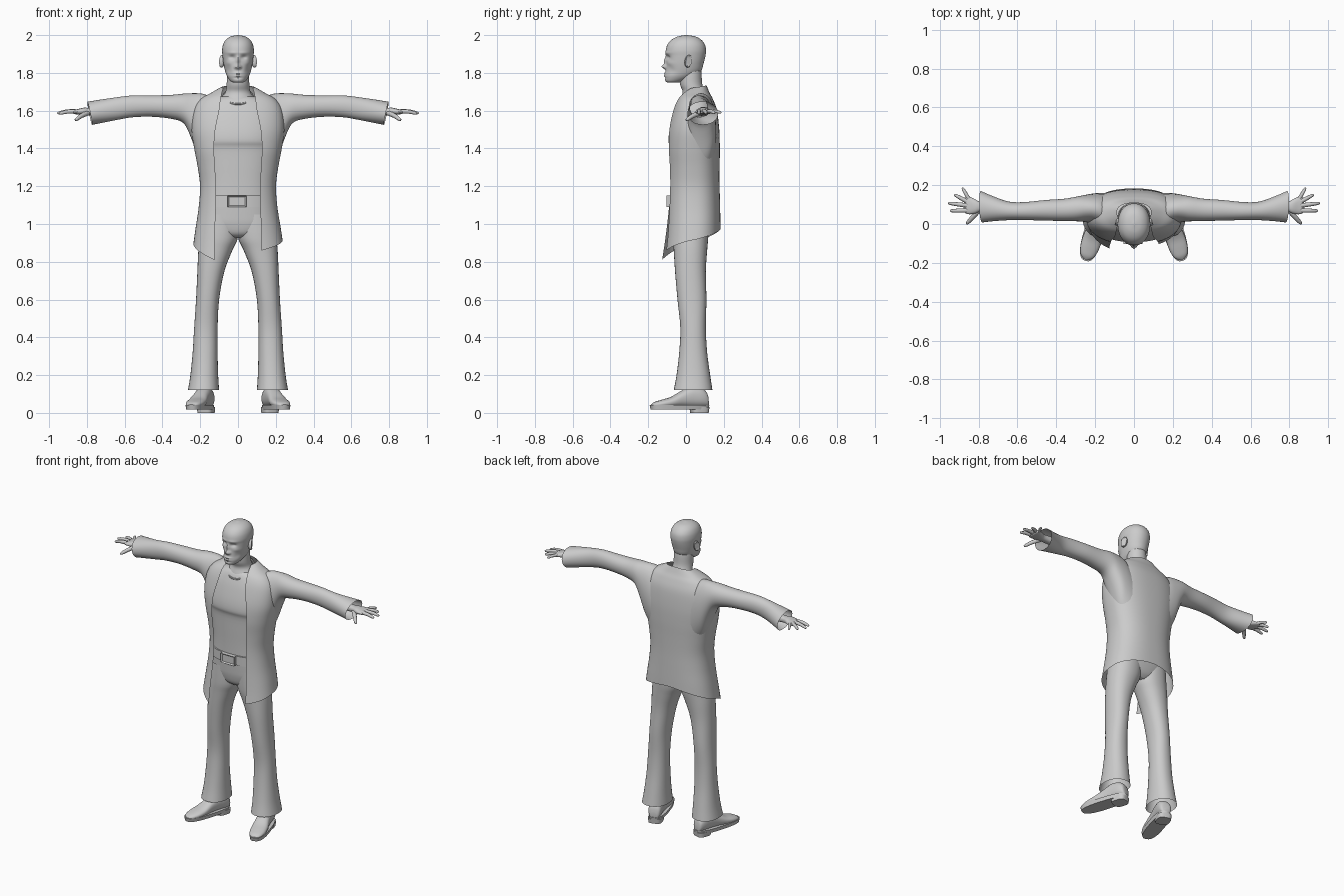
import bpy, bmesh
from math import sin, cos, pi, acos, exp, radians
from mathutils import Vector, Matrix


def dense(rows, k):
    """Catmull-Rom interpolation of parameter rows."""
    out = []
    for i in range(len(rows) - 1):
        a, b, c, d = rows[max(i - 1, 0)], rows[i], rows[i + 1], rows[min(i + 2, len(rows) - 1)]
        for j in range(k):
            t = j / k
            out.append([q + .5 * t * (r - p + t * (2*p - 5*q + 4*r - s + t * (3*(q - r) + s - p)))
                        for p, q, r, s in zip(a, b, c, d)])
    return out + [list(rows[-1])]


def finish(name, bm, mirror=False, matrix=None):
    bmesh.ops.recalc_face_normals(bm, faces=bm.faces)
    me = bpy.data.meshes.new(name)
    bm.to_mesh(me)
    bm.free()
    if matrix:
        me.transform(matrix)
    ob = bpy.data.objects.new(name, me)
    bpy.context.collection.objects.link(ob)
    if mirror:
        ob.modifiers.new("mirror", 'MIRROR').use_mirror_merge = False
    return ob


def skin(name, rings, closed=True, caps=True, **kw):
    bm = bmesh.new()
    vs = [[bm.verts.new(p) for p in r] for r in rings]
    n = len(vs[0])
    for a, b in zip(vs, vs[1:]):
        for i in range(n if closed else n - 1):
            j = (i + 1) % n
            bm.faces.new((a[i], a[j], b[j], b[i]))
    if closed and caps:
        bm.faces.new(vs[0])
        bm.faces.new(vs[-1])
    return finish(name, bm, **kw)


def power(v, p):
    return (abs(v) ** p) * (1 if v >= 0 else -1)


def loft(name, rows, axis='z', p=.85, k=4, n=32, warp=None, **kw):
    """Rows: position on axis, then min/max of the two other directions."""
    rings = []
    for a, u0, u1, v0, v1 in dense(rows, k):
        ring = []
        for i in range(n):
            t = 2 * pi * i / n
            u = (u0 + u1) / 2 + (u1 - u0) / 2 * power(cos(t), p)
            v = (v0 + v1) / 2 + (v1 - v0) / 2 * power(sin(t), p)
            co = {'x': (a, u, v), 'y': (u, a, v), 'z': (u, v, a)}[axis]
            ring.append(warp(*co) if warp else co)
        rings.append(ring)
    return skin(name, rings, **kw)


def sym(rows):
    return [(z, -w, w, yf, yb) for z, w, yf, yb in rows]


def limb(name, pts, n=10):
    """Round tapered tube along points (x, y, z, radius), mirrored."""
    pts = dense(pts, 3)
    rings = []
    for i, q in enumerate(pts):
        d = Vector(pts[min(i + 1, len(pts) - 1)][:3]) - Vector(pts[max(i - 1, 0)][:3])
        rot = d.to_track_quat('Z', 'Y')
        rings.append([Vector(q[:3]) + rot @ Vector((q[3] * cos(2*pi*j/n), q[3] * sin(2*pi*j/n), 0))
                      for j in range(n)])
    return skin(name, rings, mirror=True)


# Head with face relief: (x, z, x spread, z spread, y shift)
FACE = [(0, 1.833, .012, .012, -.023), (0, 1.862, .008, .02, -.012), (.031, 1.882, .017, .011, .012),
        (.03, 1.906, .03, .008, -.004), (0, 1.798, .022, .005, -.006), (0, 1.785, .018, .004, -.005),
        (0, 1.773, .022, .005, .004), (.052, 1.815, .014, .02, .006), (.05, 1.852, .016, .012, -.004),
        (.014, 1.83, .006, .007, -.008)]


def face(x, y, z):
    if y < 0:
        y += min(1, -y / .05) * sum(d * exp(-((abs(x) - a) / sx) ** 2 - ((z - c) / sz) ** 2)
                                    for a, c, sx, sz, d in FACE)
    return x, y, z


loft("head", sym([(1.748, .02, -.092, -.045), (1.755, .038, -.108, -.015), (1.78, .057, -.113, .045),
                  (1.81, .068, -.108, .08), (1.85, .077, -.105, .093), (1.89, .082, -.106, .103),
                  (1.92, .084, -.107, .106), (1.95, .079, -.098, .1), (1.975, .065, -.077, .081),
                  (1.992, .04, -.045, .052), (2.0, .005, -.005, .008)]), p=.95, k=8, n=96, warp=face)
loft("neck", sym([(1.6, .11, -.05, .12), (1.66, .09, -.03, .115), (1.7, .066, -.018, .1),
                  (1.74, .06, -.032, .086), (1.8, .058, -.035, .082), (1.85, .05, -.03, .075)]), p=1)
bm = bmesh.new()
bmesh.ops.create_uvsphere(bm, u_segments=16, v_segments=10, radius=1)
for v in bm.verts:  # hollow of the ear
    if v.co.x > .55:
        v.co.x -= .9 * (v.co.x - .55) + .3
finish("ear", bm, True, Matrix.Translation((.086, .012, 1.862)) @ Matrix.Rotation(radians(25), 4, 'Z')
       @ Matrix.Rotation(radians(-12), 4, 'X') @ Matrix.Diagonal((.018, .02, .034, 1)))

# Necklace
ring = [Vector((.078 * cos(t), .03 + .076 * sin(t), 1.675 + .04 * sin(t)))
        for t in [2 * pi * i / 48 for i in range(49)]]
skin("necklace", [[c + Vector((.005 * cos(a) * cos(t), .005 * cos(a) * sin(t), .005 * sin(a)))
                   for a in [pi * j / 4 for j in range(8)]]
                  for c, t in zip(ring, [2 * pi * i / 48 for i in range(49)])], caps=False)

# Shirt, belt and buckle
loft("shirt", sym([(1.08, .185, -.078, .14), (1.2, .18, -.078, .15), (1.3, .19, -.08, .155),
                   (1.4, .205, -.083, .155), (1.44, .21, -.093, .155), (1.5, .21, -.086, .15),
                   (1.58, .2, -.064, .14), (1.63, .17, -.045, .13), (1.66, .13, -.03, .115),
                   (1.675, .09, -.015, .1)]), p=.85, n=48)
loft("belt", sym([(1.09, .191, -.086, .145), (1.15, .189, -.086, .148)]), k=1, n=48)
bm = bmesh.new()
bmesh.ops.create_cube(bm, size=1, matrix=Matrix.Translation((-.005, -.092, 1.12))
                      @ Matrix.Diagonal((.1, .024, .06, 1)))
front = min(bm.faces, key=lambda f: f.calc_center_median().y)
bmesh.ops.inset_region(bm, faces=[front], thickness=.01)
bmesh.ops.translate(bm, verts=front.verts, vec=(0, .008, 0))
finish("belt_buckle", bm)

# Trousers
loft("trouser_hips", sym([(.925, .05, -.03, .08), (.95, .13, -.06, .105), (1.0, .185, -.073, .125),
                          (1.05, .188, -.077, .135), (1.12, .183, -.08, .14)]), n=48)
loft("trouser_leg", [(.12, .1, .265, -.065, .14), (.2, .105, .252, -.05, .128), (.32, .108, .24, -.036, .112),
                     (.45, .108, .232, -.03, .105), (.6, .1, .222, -.045, .108), (.75, .072, .215, -.058, .105),
                     (.86, .03, .21, -.065, .112), (.93, .0, .203, -.07, .118), (1.05, -.01, .19, -.07, .125)],
     p=.9, caps=False, mirror=True)

# Shoes, turned outward
turn = Matrix.Translation((.2, -.03, 0)) @ Matrix.Rotation(radians(17), 4, 'Z') @ Matrix.Translation((0, .03, 0))
loft("shoe_upper", [(.122, -.02, .02, .03, .07), (.112, -.035, .035, .03, .11), (.08, -.042, .042, .03, .135),
                    (.03, -.042, .042, .03, .14), (-.02, -.043, .043, .03, .118), (-.08, -.049, .05, .03, .085),
                    (-.13, -.047, .048, .028, .07), (-.17, -.034, .035, .028, .058), (-.19, -.012, .014, .03, .045)],
     axis='y', mirror=True, matrix=turn)
loft("shoe_sole", [(.018, -.048, .05, -.192, .124), (.042, -.052, .054, -.198, .128)],
     p=.75, k=1, mirror=True, matrix=turn)
loft("shoe_heel", [(0, -.042, .042, .03, .122), (.03, -.044, .044, .025, .126)],
     p=.6, k=1, mirror=True, matrix=turn)

# Jacket body, open at the front; the right-hand hem corner hangs lower
JACKET = [(.86, .975, .236, -.118, .183, .125, .05), (.95, 1.03, .225, -.11, .182, .125, .035),
          (1.08, 1.11, .208, -.103, .18, .118, .01), (1.2, 1.2, .201, -.1, .178, .117, 0),
          (1.3, 1.3, .213, -.101, .178, .122, 0), (1.4, 1.4, .232, -.105, .179, .127, 0),
          (1.5, 1.5, .246, -.098, .176, .12, 0), (1.6, 1.6, .236, -.073, .164, .1, 0),
          (1.66, 1.66, .2, -.048, .143, .092, 0), (1.695, 1.697, .14, -.02, .124, .085, 0),
          (1.72, 1.735, .088, .01, .108, .077, 0)]
rings, N, P = [], 28, .82
for zf, zb, w, yf, yb, xo, drop in dense(JACKET, 5):
    t0 = -acos(min(.99, xo / w) ** (1 / P))
    ring = []
    for i in range(-N, N + 1):
        s, u = (-1 if i < 0 else 1), 1 - abs(i) / N
        t = t0 + (pi / 2 - t0) * u
        x = w * max(cos(t), 0) ** P
        y = (yf + yb) / 2 + (yb - yf) / 2 * power(sin(t), P)
        z = zb + (zf - zb) * (1 - u) ** 1.2
        if s < 0:
            z -= drop * (1 - u) ** 2
            y -= .45 * drop * (1 - u) ** 3
        ring.append((s * x, y, z))
    rings.append(ring)
skin("jacket_body", rings, closed=False)

# Sleeves with angled open cuffs
loft("jacket_sleeve", [(.12, -.05, .16, 1.2, 1.66), (.17, -.02, .16, 1.28, 1.685), (.21, 0, .157, 1.35, 1.692),
                       (.25, .01, .15, 1.46, 1.692), (.29, .014, .142, 1.535, 1.69), (.36, .015, .13, 1.558, 1.683),
                       (.46, .018, .123, 1.568, 1.681), (.56, .02, .113, 1.565, 1.68), (.64, .02, .115, 1.552, 1.67),
                       (.72, .015, .142, 1.537, 1.658), (.785, .008, .17, 1.525, 1.647)],
     axis='x', p=.95, caps=False, mirror=True,
     warp=lambda x, y, z: (x + max(0, x - .5) * (.7 * (z - 1.585) + .15 * (y - .09)), y, z))

# Hands
loft("hand_palm", [(.7, .065, .12, 1.57, 1.62), (.785, .065, .115, 1.575, 1.615), (.815, .055, .125, 1.577, 1.616),
                   (.845, .05, .14, 1.58, 1.609), (.868, .055, .14, 1.582, 1.604), (.876, .07, .125, 1.587, 1.6)],
     axis='x', n=20, mirror=True)
for name, base, tip, r in [("little_finger", (.85, .128, 1.594), (.884, .187, 1.59), .009),
                           ("ring_finger", (.86, .116, 1.596), (.926, .152, 1.588), .01),
                           ("middle_finger", (.86, .095, 1.597), (.957, .108, 1.587), .0105),
                           ("index_finger", (.86, .07, 1.596), (.948, .068, 1.585), .0105),
                           ("thumb", (.795, .075, 1.588), (.862, .0, 1.55), .012)]:
    a, b = Vector(base), Vector(tip)
    mid = a.lerp(b, .5) + Vector((0, 0, .004))
    limb(name, [(*a, r * 1.15), (*mid, r), (*a.lerp(b, .9), r * .75), (*b, r * .25)])

bpy.ops.object.select_all(action='SELECT')
bpy.context.view_layer.objects.active = bpy.data.objects["head"]
bpy.ops.object.shade_smooth_by_angle(angle=radians(40))
